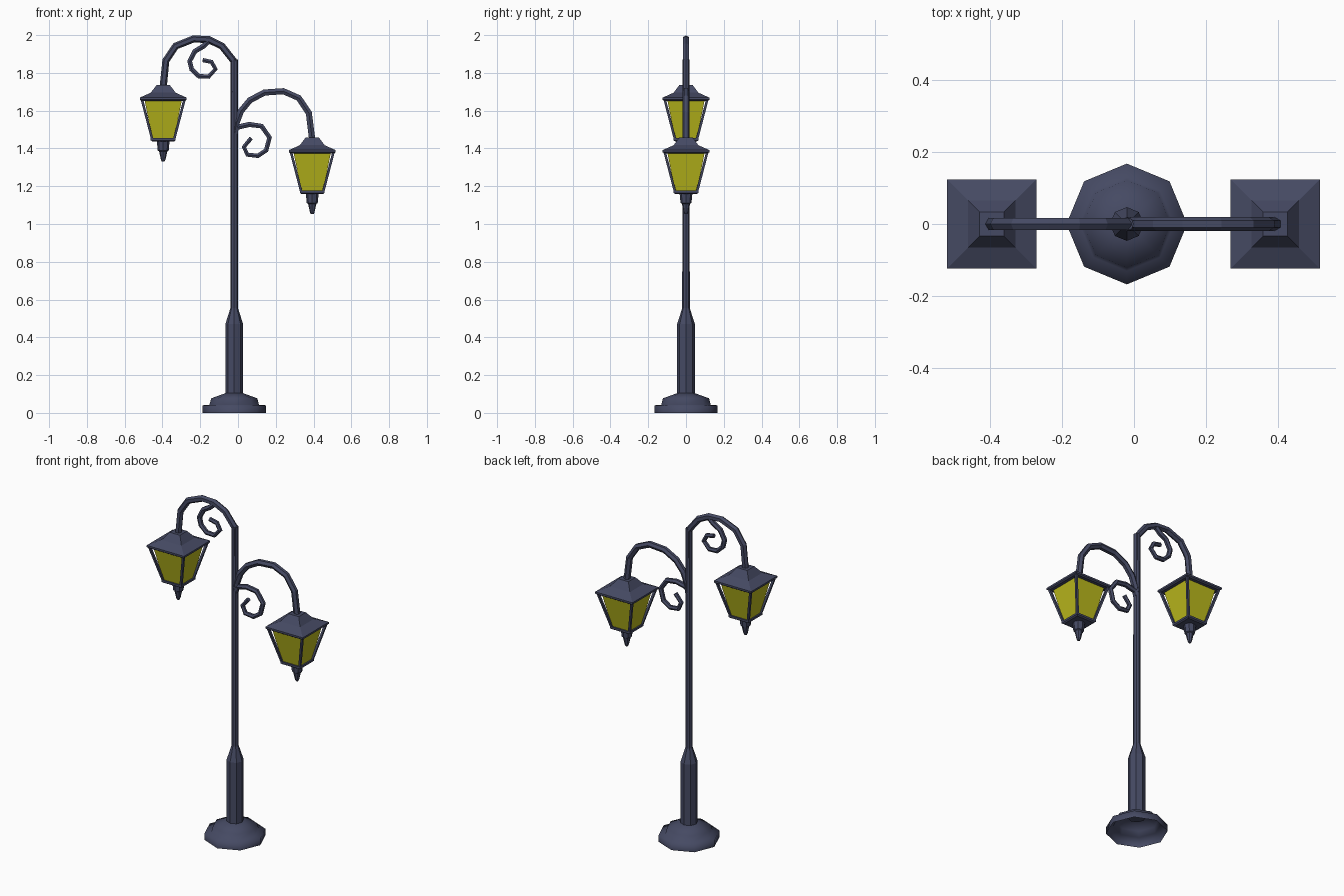
import bpy, bmesh, math
from mathutils import Vector

if "Cube" in bpy.data.objects:
    bpy.data.objects.remove(bpy.data.objects["Cube"])

PX = -0.02  # pole centre


def material(name, color):
    m = bpy.data.materials.new(name)
    m.diffuse_color = color
    m.use_nodes = True
    m.node_tree.nodes["Principled BSDF"].inputs["Base Color"].default_value = m.diffuse_color
    return m


METAL = material("dark_metal", (0.06, 0.068, 0.125, 1))
GLASS = material("yellow_glass", (0.50, 0.49, 0.012, 1))


def add(name, mesh, mat, loc=(0, 0, 0)):
    ob = bpy.data.objects.new(name, mesh)
    ob.location = loc
    mesh.materials.clear()
    mesh.materials.append(mat)
    bpy.context.collection.objects.link(ob)
    return ob


def lathe(name, profile, loc, sides=8, mat=METAL, cap_bottom=True, smooth=False):
    """Stack of rings (radius, z); four sides means half-width squares."""
    bm = bmesh.new()
    turn, k = (math.pi / 4, math.sqrt(2)) if sides == 4 else (0, 1)
    rings = []
    for r, z in profile:
        angles = [turn + 2 * math.pi * i / sides for i in range(sides)]
        rings.append([bm.verts.new((k * r * math.cos(a), k * r * math.sin(a), z)) for a in angles])
    for a, b in zip(rings, rings[1:]):
        for i in range(sides):
            j = (i + 1) % sides
            bm.faces.new((a[i], a[j], b[j], b[i]))
    bm.faces.new(rings[-1])
    if cap_bottom:
        bm.faces.new(rings[0][::-1])
    for f in bm.faces:
        f.smooth = smooth
    me = bpy.data.meshes.new(name)
    bm.to_mesh(me)
    bm.free()
    return add(name, me, mat, loc)


def tube(name, points, radius, resolution=1, tip=1.0):
    """Faceted tube along a path, optionally thinner at the last point."""
    cu = bpy.data.curves.new(name + "_path", "CURVE")
    cu.dimensions = "3D"
    cu.bevel_depth = radius
    cu.bevel_resolution = resolution
    cu.use_fill_caps = True
    sp = cu.splines.new("POLY")
    sp.points.add(len(points) - 1)
    for i, (p, co) in enumerate(zip(sp.points, points)):
        p.co = (*co, 1)
        p.radius = 1 + (tip - 1) * i / (len(points) - 1)
    sp.use_smooth = False
    tmp = bpy.data.objects.new("tmp", cu)
    bpy.context.collection.objects.link(tmp)
    dg = bpy.context.evaluated_depsgraph_get()
    me = bpy.data.meshes.new_from_object(tmp.evaluated_get(dg))
    bpy.data.objects.remove(tmp)
    return add(name, me, METAL)


def flat(path):
    return [(x, 0, z) for x, z in path]


# Base (hollow below), foot column and pole
lathe("base", [(0.168, 0), (0.168, 0.04), (0.131, 0.043), (0.122, 0.077), (0.045, 0.105)],
      (PX, 0, 0), cap_bottom=False, smooth=True)
lathe("pole", [(0.047, 0.09), (0.047, 0.47), (0.02, 0.555), (0.019, 1.87)], (PX, 0, 0))

# Curved arms
tube("left_arm", flat([(-0.02, 1.70), (-0.02, 1.86), (-0.085, 1.942), (-0.155, 1.976), (-0.235, 1.98),
                       (-0.33, 1.942), (-0.382, 1.865), (-0.396, 1.725)]), 0.019)
tube("right_arm", flat([(-0.018, 1.48), (-0.008, 1.535), (0.015, 1.597), (0.063, 1.655), (0.14, 1.696),
                        (0.24, 1.703), (0.322, 1.667), (0.375, 1.588), (0.393, 1.445)]), 0.019)

# Scroll ornaments
tube("left_scroll", flat([(-0.15, 1.972), (-0.185, 1.94), (-0.228, 1.915), (-0.256, 1.862), (-0.245, 1.818),
                          (-0.208, 1.783), (-0.156, 1.78), (-0.119, 1.82), (-0.14, 1.858),
                          (-0.187, 1.868)]), 0.016, tip=0.8)
tube("right_scroll", flat([(-0.015, 1.51), (0.06, 1.527), (0.125, 1.518), (0.167, 1.458), (0.149, 1.39),
                           (0.105, 1.361), (0.05, 1.367), (0.031, 1.408), (0.07, 1.455)]), 0.016, tip=0.8)

# Lanterns, with heights measured from the eave
for side, x, z in (("left", -0.396, 1.665), ("right", 0.393, 1.387)):
    at = (x, 0, z)
    lathe(side + "_roof", [(0.116, -0.013), (0.124, -0.007), (0.124, 0.004), (0.066, 0.03), (0.034, 0.072)],
          at, 4)
    lathe(side + "_glass", [(0.056, -0.218), (0.099, -0.008)], at, 4, GLASS)
    lathe(side + "_bottom_frame", [(0.058, -0.228), (0.066, -0.222), (0.066, -0.21)], at, 4)
    for i, (sx, sy) in enumerate(((1, 1), (1, -1), (-1, -1), (-1, 1))):
        o = Vector(at)
        tube(f"{side}_post_{i + 1}", [o + Vector((0.058 * sx, 0.058 * sy, -0.216)),
                                      o + Vector((0.113 * sx, 0.113 * sy, -0.005))], 0.009, 0)
    lathe(side + "_finial", [(0.007, -0.335), (0.012, -0.325), (0.022, -0.28), (0.029, -0.276), (0.034, -0.224)], at)
